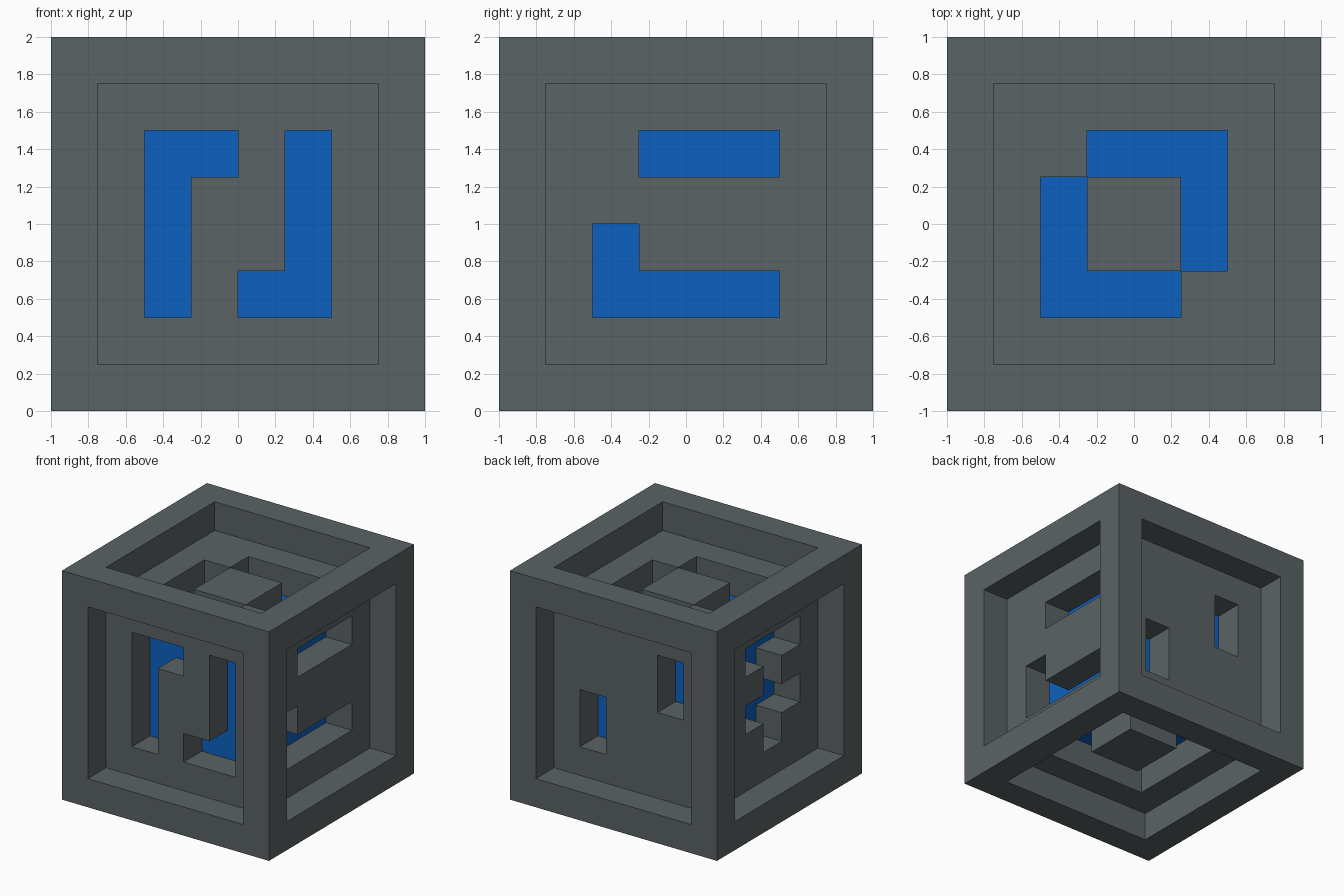
import bpy, bmesh, math
from mathutils import Vector

if "Cube" in bpy.data.objects:
    bpy.data.objects.remove(bpy.data.objects["Cube"])

STEP = 0.25          # cell size, also the depth of each recess
CENTRE = Vector((0, 0, 1))


def material(name, rgb):
    m = bpy.data.materials.new(name)
    m.diffuse_color = (*rgb, 1)
    m.use_nodes = True
    m.node_tree.nodes["Principled BSDF"].inputs["Base Color"].default_value = m.diffuse_color
    return m


grey = material("slate grey", (0.102, 0.125, 0.130))
blue = material("bright blue", (0.004, 0.119, 0.527))

X, Y, Z = Vector((1, 0, 0)), Vector((0, 1, 0)), Vector((0, 0, 1))

# Each side: right axis, up axis, and its 4x4 slot pattern seen from outside
SIDES = [
    (X, Z, ["##.#", "#..#", "#..#", "#.##"]),    # front
    (Y, Z, [".###", "....", "#...", "####"]),    # right
    (-X, Z, ["...#", "...#", "#...", "#..."]),   # back
    (-Y, Z, [".###", "..#.", ".###", "..#."]),   # left
    (X, Y, [".###", "#..#", "#..#", "###."]),    # top
    (X, -Y, ["####", "#..#", "#..#", "####"]),   # bottom
]


def depth(pattern, i, j):
    """Depth level of a cell: 0 rim, 1 recessed panel, 2 slot."""
    if not (1 <= i <= 6 and 1 <= j <= 6):
        return 0
    if 2 <= i <= 5 and 2 <= j <= 5 and pattern[5 - j][i - 2] == "#":
        return 2
    return 1


def add_side(bm, u, v, pattern):
    n = u.cross(v)

    def quad(points):
        bm.faces.new([bm.verts.new(CENTRE + u * (a * STEP - 1) + v * (b * STEP - 1)
                                   + n * (1 - d * STEP)) for a, b, d in points])

    for i in range(8):
        for j in range(8):
            d = depth(pattern, i, j)
            # Slots stay open: the inner core shows through them
            if d < 2:
                quad([(i, j, d), (i + 1, j, d), (i + 1, j + 1, d), (i, j + 1, d)])
            # Walls towards deeper neighbours
            edges = [((i + 1, j), (i + 1, j + 1), (i + 1, j)),
                     ((i, j + 1), (i, j), (i - 1, j)),
                     ((i + 1, j + 1), (i, j + 1), (i, j + 1)),
                     ((i, j), (i + 1, j), (i, j - 1))]
            for p, q, (ni, nj) in edges:
                for k in range(d, depth(pattern, ni, nj)):
                    quad([(*q, k), (*p, k), (*p, k + 1), (*q, k + 1)])


def make_object(name, bm, mat):
    mesh = bpy.data.meshes.new(name)
    bm.to_mesh(mesh)
    bm.free()
    mesh.materials.append(mat)
    obj = bpy.data.objects.new(name, mesh)
    bpy.context.collection.objects.link(obj)
    return obj


# Outer casing with recessed, slotted sides
bm = bmesh.new()
for side in SIDES:
    add_side(bm, *side)
bmesh.ops.remove_doubles(bm, verts=bm.verts, dist=0.001)
bmesh.ops.dissolve_limit(bm, angle_limit=math.radians(1), verts=bm.verts, edges=bm.edges)
make_object("casing", bm, grey)

# Inner core seen through the slots
bm = bmesh.new()
bmesh.ops.create_cube(bm, size=1.0)
bmesh.ops.translate(bm, verts=bm.verts, vec=CENTRE)
make_object("core", bm, blue)
